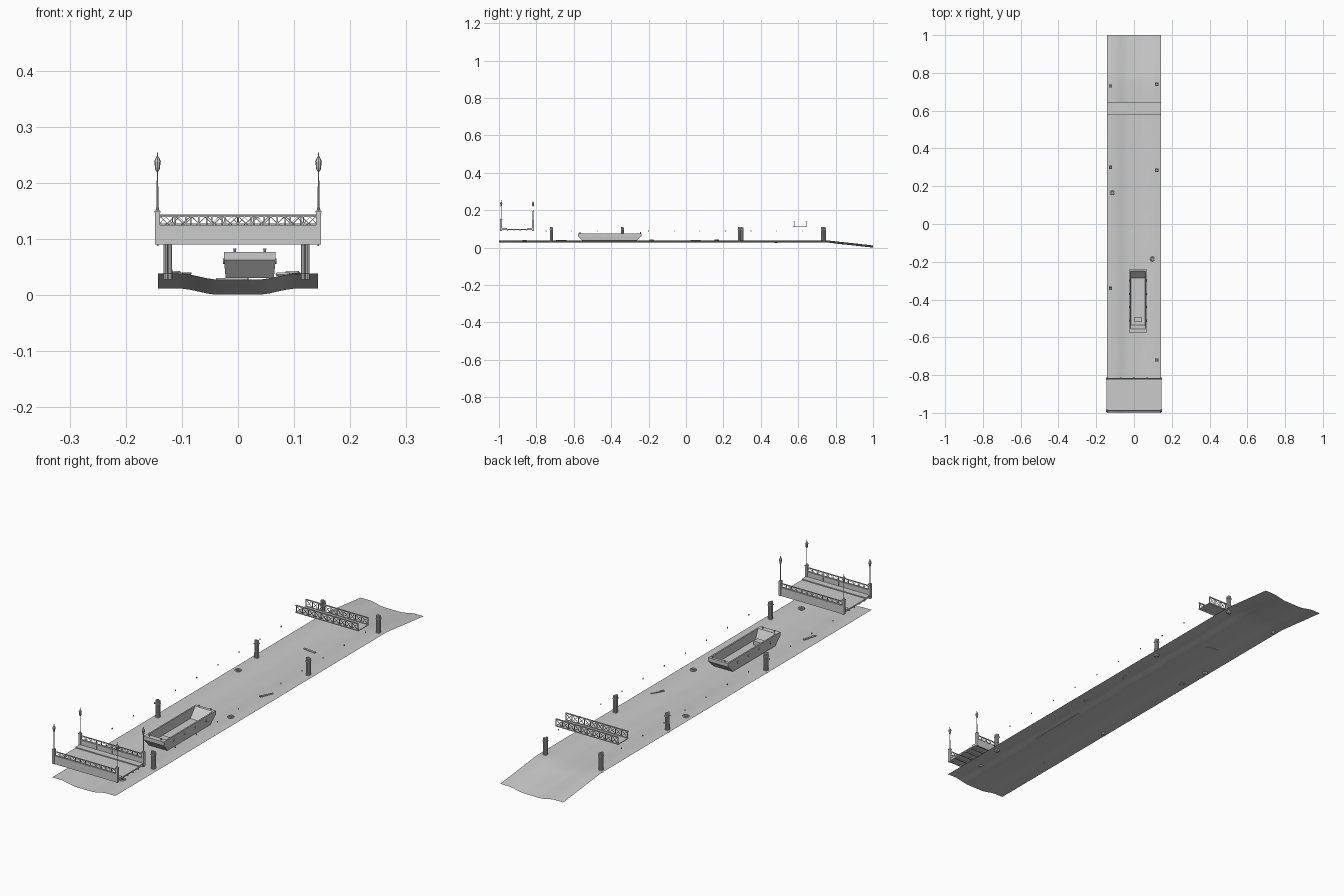
import bpy, bmesh, math, random
from mathutils import Vector, Matrix

if "Cube" in bpy.data.objects:
    bpy.data.objects.remove(bpy.data.objects["Cube"])
random.seed(4)


def finish(bm, name, smooth=False):
    me = bpy.data.meshes.new(name)
    bm.to_mesh(me)
    bm.free()
    ob = bpy.data.objects.new(name, me)
    bpy.context.collection.objects.link(ob)
    if smooth:
        for p in me.polygons:
            p.use_smooth = True
    return ob


def box(bm, x0, x1, y0, y1, z0, z1, rot=0):
    c = Vector(((x0 + x1) / 2, (y0 + y1) / 2, (z0 + z1) / 2))
    m = Matrix.Translation(c) @ Matrix.Rotation(rot, 4, 'Z') @ Matrix.Diagonal((x1 - x0, y1 - y0, z1 - z0, 1))
    bmesh.ops.create_cube(bm, size=1, matrix=m)


def bar(bm, a, b, w):
    # square bar between two points
    a, b = Vector(a), Vector(b)
    d = b - a
    m = Matrix.Translation((a + b) / 2) @ d.to_track_quat('Z', 'Y').to_matrix().to_4x4()
    bmesh.ops.create_cube(bm, size=1, matrix=m @ Matrix.Diagonal((w, w, d.length, 1)))


def cone(bm, x, y, z0, z1, r0, r1, n=8):
    bmesh.ops.create_cone(bm, cap_ends=True, segments=n, radius1=r0, radius2=r1, depth=z1 - z0,
                          matrix=Matrix.Translation((x, y, (z0 + z1) / 2)))


def bed_z(x, y):
    # channel section, ramping down at the back end
    t = min(1, max(0, (abs(x) - 0.035) / 0.07))
    z = 0.027 + 0.011 * t * t * (3 - 2 * t)
    return z - 0.0265 * max(0, (y - 0.76) / 0.24)


# riverbed sheet
bm = bmesh.new()
NX, NY = 20, 50
rows = []
for j in range(NY + 1):
    y = -1 + 2 * j / NY
    row = []
    for i in range(NX + 1):
        x = -0.143 + 0.286 * i / NX
        n = random.uniform(-0.0006, 0.0006) if 0 < j < NY and 0 < i < NX else 0
        row.append(bm.verts.new((x, y, bed_z(x, y) + n)))
    rows.append(row)
for j in range(NY):
    for i in range(NX):
        bm.faces.new((rows[j][i], rows[j][i + 1], rows[j + 1][i + 1], rows[j + 1][i]))
finish(bm, "riverbed", True)

# road bridge deck with curbs and joists
YF, YB = -0.988, -0.818
bm = bmesh.new()
box(bm, -0.145, 0.145, YF, YB, 0.095, 0.100)
for y in (YF + 0.016, YB - 0.016):
    box(bm, -0.145, 0.145, y - 0.014, y + 0.014, 0.100, 0.104)
for k in range(1, 5):
    y = YF + (YB - YF) * k / 5
    box(bm, -0.145, 0.145, y - 0.003, y + 0.003, 0.091, 0.095)
finish(bm, "road_bridge_deck")

for side, y, out in (("front", YF, -1), ("back", YB, 1)):
    # girder panel with pilasters
    bm = bmesh.new()
    box(bm, -0.147, 0.147, y - 0.003, y + 0.003, 0.09, 0.123)
    box(bm, -0.147, 0.147, y - 0.004, y + 0.004, 0.122, 0.125)
    for x in (-0.07, 0, 0.07):
        box(bm, x - 0.004, x + 0.004, y - 0.0042, y + 0.0042, 0.091, 0.123)
    finish(bm, side + "_girder")

    # railing
    bm = bmesh.new()
    box(bm, -0.14, 0.14, y - 0.0016, y + 0.0016, 0.139, 0.142)
    box(bm, -0.14, 0.14, y - 0.001, y + 0.001, 0.126, 0.1275)
    N = 12
    for k in range(N + 1):
        x = -0.14 + 0.28 * k / N
        box(bm, x - 0.0012, x + 0.0012, y - 0.0012, y + 0.0012, 0.125, 0.14)
        if k < N:
            m = x + 0.14 / N
            bar(bm, (x, y, 0.127), (m, y, 0.139), 0.001)
            bar(bm, (m, y, 0.139), (x + 0.28 / N, y, 0.127), 0.001)
    finish(bm, side + "_railing")

    # corner pillars and street lamps
    for s, nm in ((-1, "left"), (1, "right")):
        x = s * 0.1435
        bm = bmesh.new()
        box(bm, x - 0.0045, x + 0.0045, y - 0.0055, y + 0.0055, 0.09, 0.147)
        box(bm, x - 0.0055, x + 0.0055, y - 0.0065, y + 0.0065, 0.147, 0.150)
        finish(bm, f"{side}_{nm}_pillar")
        bm = bmesh.new()
        for z0, z1, r0, r1 in ((0.15, 0.157, 0.0035, 0.002), (0.157, 0.22, 0.0016, 0.0012),
                               (0.22, 0.224, 0.002, 0.004), (0.224, 0.238, 0.004, 0.0058),
                               (0.238, 0.246, 0.0062, 0.002), (0.246, 0.254, 0.0015, 0.0005)):
            cone(bm, x, y, z0, z1, r0, r1)
        finish(bm, f"{side}_{nm}_lamp")

# footbridge with cross-braced trusses
bm = bmesh.new()
box(bm, -0.142, 0.142, 0.578, 0.642, 0.1105, 0.1135)
finish(bm, "footbridge_deck")
for y in (0.578, 0.642):
    bm = bmesh.new()
    for z in (0.1135, 0.1415):
        box(bm, -0.142, 0.142, y - 0.002, y + 0.002, z - 0.0018, z + 0.0018)
    N = 10
    for k in range(N + 1):
        x = -0.14 + 0.28 * k / N
        box(bm, x - 0.0014, x + 0.0014, y - 0.0014, y + 0.0014, 0.1135, 0.1415)
        if k < N:
            x2 = x + 0.28 / N
            bar(bm, (x, y, 0.114), (x2, y, 0.141), 0.0016)
            bar(bm, (x, y, 0.141), (x2, y, 0.114), 0.0016)
    finish(bm, "footbridge_truss")

# mooring pile clusters
for x, y in ((-0.125, 0.73), (0.12, 0.74), (-0.125, 0.30), (0.12, 0.285), (-0.125, -0.34), (0.12, -0.72)):
    bm = bmesh.new()
    for k in range(4):
        a = math.radians(45 + 90 * k)
        cone(bm, x + 0.0055 * math.cos(a), y + 0.0055 * math.sin(a), 0.028, 0.107 + 0.0015 * (k % 3), 0.004, 0.0037)
    box(bm, x - 0.0085, x + 0.0085, y - 0.0085, y + 0.0085, 0.094, 0.097)
    finish(bm, "mooring_piles")

# barge hull: open tub with raked ends
CX = 0.021
bm = bmesh.new()


def ring(hw, y0, y1, z):
    return [bm.verts.new(p) for p in ((CX - hw, y0, z), (CX + hw, y0, z), (CX + hw, y1, z), (CX - hw, y1, z))]


loops = [ring(0.043, -0.548, -0.272, 0.030), ring(0.046, -0.577, -0.238, 0.062), ring(0.046, -0.577, -0.238, 0.077),
         ring(0.040, -0.555, -0.250, 0.077), ring(0.038, -0.535, -0.285, 0.040)]
bm.faces.new(loops[0][::-1])
for a, b in zip(loops, loops[1:]):
    for i in range(4):
        j = (i + 1) % 4
        bm.faces.new((a[i], a[j], b[j], b[i]))
bm.faces.new(loops[-1])
finish(bm, "barge_hull")

# barge hold box, bollards and fenders
bm = bmesh.new()
box(bm, CX - 0.018, CX + 0.018, -0.518, -0.492, 0.040, 0.056)
finish(bm, "barge_box")
bm = bmesh.new()
for x in (CX - 0.027, CX + 0.027):
    for y in (-0.566, -0.244):
        cone(bm, x, y, 0.077, 0.082, 0.0022, 0.0022)
        cone(bm, x, y, 0.081, 0.083, 0.003, 0.003)
finish(bm, "barge_bollards")
bm = bmesh.new()
for s in (-1, 1):
    for k in range(4):
        m = Matrix.Translation((CX + s * 0.046, -0.51 + 0.07 * k, 0.06)) @ Matrix.Rotation(math.pi / 2, 4, 'Y')
        bmesh.ops.create_cone(bm, cap_ends=True, segments=10, radius1=0.005, radius2=0.005, depth=0.004, matrix=m)
finish(bm, "barge_fenders")

# sunken planks
for x, y, a, l in ((-0.01, 0.48, -0.14, 0.057), (0.095, 0.05, 1.1, 0.055), (-0.095, -0.667, 1.28, 0.057)):
    bm = bmesh.new()
    z = bed_z(x, y)
    box(bm, x - l / 2, x + l / 2, y - 0.004, y + 0.004, z - 0.001, z + 0.003, a)
    finish(bm, "sunken_plank")

# old tyres on the bed
for x, y in ((-0.115, 0.165), (0.097, -0.185), (0.08, -0.863)):
    bpy.ops.mesh.primitive_torus_add(location=(x, y, bed_z(x, y) + 0.002), major_radius=0.0095, minor_radius=0.0035,
                                     major_segments=14, minor_segments=6)
    bpy.context.object.name = "old_tyre"

# small mooring rings along both banks
bm = bmesh.new()
for s in (-1, 1):
    for k in range(11):
        x, y = s * 0.143, -0.748 + 0.137 * k
        box(bm, x - 0.0012, x + 0.0012, y - 0.002, y + 0.002, 0.087, 0.092)
finish(bm, "bank_mooring_rings")
